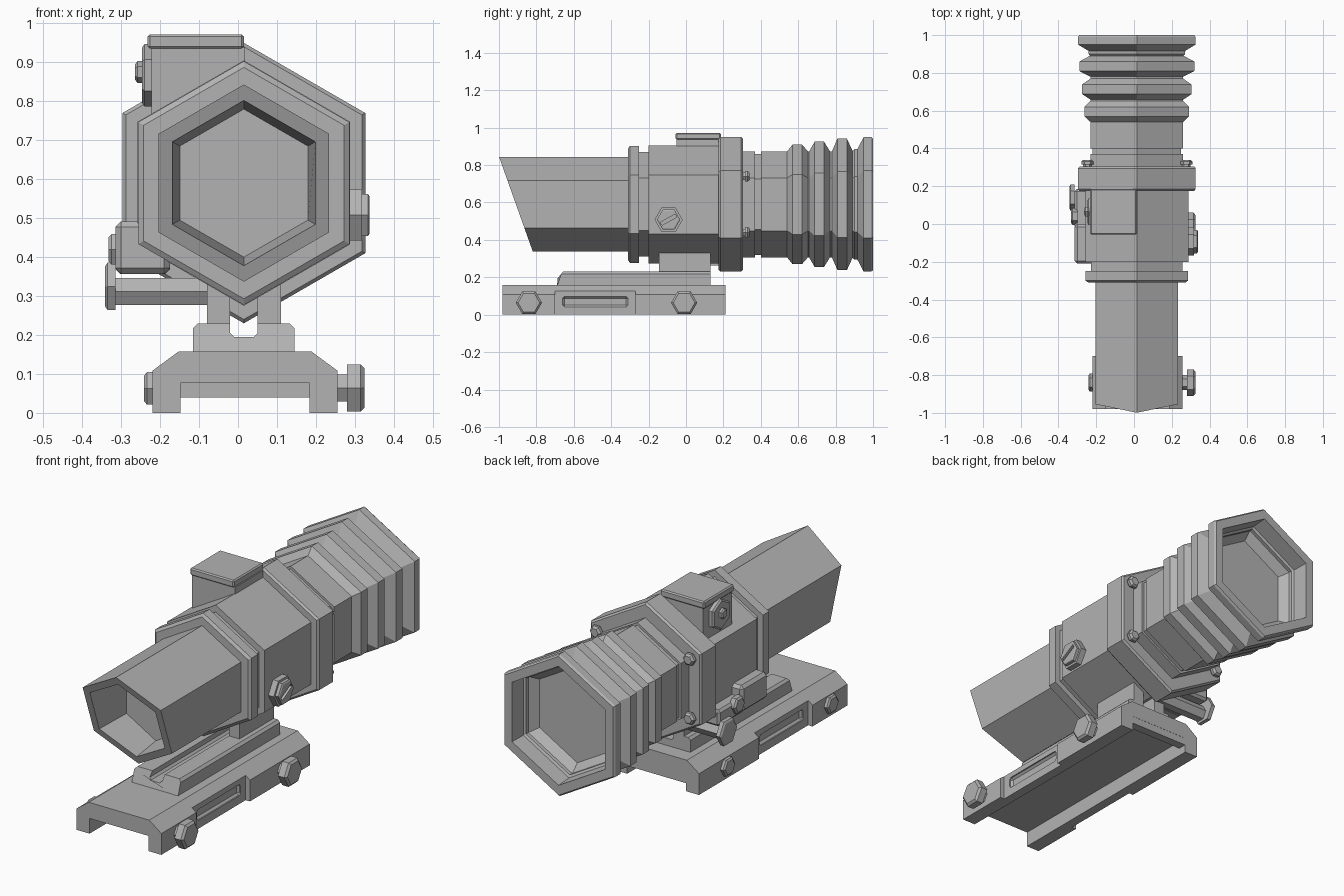
import bpy, bmesh
from math import sin, cos, pi
from mathutils import Vector

cube = bpy.data.objects.get("Cube")
if cube:
    bpy.data.objects.remove(cube)

grey = bpy.data.materials.new("matte_grey")
grey.use_nodes = True
grey.diffuse_color = (0.45, 0.45, 0.45, 1)
grey.node_tree.nodes["Principled BSDF"].inputs["Base Color"].default_value = (0.45, 0.45, 0.45, 1)

CX, CZ = 0.015, 0.59  # optical axis


def finish(name, bm):
    bmesh.ops.recalc_face_normals(bm, faces=bm.faces)
    mesh = bpy.data.meshes.new(name)
    bm.to_mesh(mesh)
    bm.free()
    mesh.materials.append(grey)
    obj = bpy.data.objects.new(name, mesh)
    bpy.context.collection.objects.link(obj)
    return obj


def loft(name, rings):
    """Skin a list of equal point rings and cap both ends."""
    bm = bmesh.new()
    loops = [[bm.verts.new(p) for p in ring] for ring in rings]
    n = len(loops[0])
    for a, b in zip(loops, loops[1:]):
        for i in range(n):
            j = (i + 1) % n
            bm.faces.new((a[i], a[j], b[j], b[i]))
    bm.faces.new(loops[0])
    bm.faces.new(loops[-1][::-1])
    return finish(name, bm)


def hex_ring(y, r, slope=0):
    """Point-up hexagon around the optical axis, leaning back by slope."""
    pts = []
    for k in range(6):
        a = pi / 2 + k * pi / 3
        z = r * sin(a)
        pts.append(Vector((CX + r * cos(a), y - slope * z, CZ + z)))
    return pts


def hex_knob(name, axis, centre, steps, turn=0):
    """Stepped hexagonal knob: steps are (position along axis, radius)."""
    rings = []
    for t, r in steps:
        ring = []
        for k in range(6):
            u, v = r * cos(k * pi / 3 + turn), r * sin(k * pi / 3 + turn)
            c, z = centre
            ring.append((t, c + u, z + v) if axis == "x" else (c + u, t, z + v))
        rings.append(ring)
    return loft(name, rings)


def box(name, xs, ys, zs, bevel=0):
    bm = bmesh.new()
    bmesh.ops.create_cube(bm, size=1)
    for v in bm.verts:
        v.co = [s[0] if c < 0 else s[1] for c, s in zip(v.co, (xs, ys, zs))]
    obj = finish(name, bm)
    if bevel:
        mod = obj.modifiers.new("bevel", "BEVEL")
        mod.width, mod.segments = bevel, 1
    return obj


def extrude(name, profile, y0, y1):
    return loft(name, [[(x, y, z) for x, z in profile] for y in (y0, y1)])


def cut(target, cutter):
    cutter.hide_render = True
    cutter.hide_viewport = True
    cutter.display_type = "WIRE"
    mod = target.modifiers.new("cut", "BOOLEAN")
    mod.operation, mod.object, mod.solver = "DIFFERENCE", cutter, "EXACT"


# Front hood with slanted hollow mouth
loft("front_hood", [hex_ring(-0.68, 0.19), hex_ring(-0.909, 0.212, 0.356),
                    hex_ring(-0.909, 0.253, 0.356), hex_ring(-0.28, 0.253)])

# Main housing with front collar and rear flange
body = [(-0.31, 0.297), (-0.30, 0.313), (-0.25, 0.313), (-0.25, 0.28), (-0.2, 0.28),
        (-0.2, 0.315), (0.175, 0.315), (0.175, 0.35), (0.185, 0.36), (0.295, 0.36),
        (0.305, 0.35), (0.305, 0.28)]
loft("housing", [hex_ring(y, r) for y, r in body])

# Ribbed eyepiece with recessed rear lens
eye = [(0.29, 0.283), (0.37, 0.283), (0.37, 0.27), (0.4, 0.27), (0.4, 0.283)]
for y, r in ((0.595, 0.32), (0.713, 0.335), (0.835, 0.352)):
    eye += [(y - 0.055, 0.283), (y - 0.025, r), (y + 0.025, r), (y + 0.057, 0.283)]
eye += [(0.91, 0.283), (0.95, 0.36), (0.99, 0.36), (1.0, 0.352), (1.0, 0.302),
        (0.9, 0.295), (0.85, 0.245)]
loft("eyepiece", [hex_ring(y, r) for y, r in eye])

# Bolts behind the flange
for side, x in (("left", CX + 0.262), ("right", CX - 0.262)):
    for level, z in (("upper", 0.74), ("lower", 0.44)):
        hex_knob(f"flange_bolt_{side}_{level}", "y", (x, z),
                 [(0.29, 0.022), (0.315, 0.022), (0.315, 0.032), (0.33, 0.032), (0.34, 0.022)])

# Top turret and its side knob
box("turret", (-0.222, 0.018), (-0.05, 0.18), (0.7, 0.938))
box("turret_cap", (-0.232, 0.015), (-0.055, 0.186), (0.935, 0.972), 0.006)
hex_knob("turret_plate", "x", (0.065, 0.867),
         [(-0.21, 0.08), (-0.24, 0.08), (-0.247, 0.07)], pi / 6)
hex_knob("turret_knob", "x", (0.065, 0.875),
         [(-0.24, 0.028), (-0.258, 0.028), (-0.264, 0.02)], pi / 6)

# Slotted adjustment dial on the left side
dial = hex_knob("side_dial", "x", (-0.093, 0.508),
                [(0.27, 0.075), (0.318, 0.075), (0.318, 0.062), (0.334, 0.062), (0.338, 0.055)])
slot = box("dial_slot_cutter", (-0.02, 0.02), (-0.045, 0.045), (-0.009, 0.009))
slot.location = (0.345, -0.093, 0.508)
slot.rotation_euler.x = 0.5
cut(dial, slot)

# Stepped bracket and knob on the right side
box("side_bracket", (-0.315, -0.175), (-0.21, 0.0), (0.357, 0.492), 0.015)
box("side_bracket_tail", (-0.315, -0.175), (-0.02, 0.185), (0.357, 0.44), 0.012)
hex_knob("bracket_knob", "x", (0.04, 0.42),
         [(-0.3, 0.045), (-0.325, 0.045), (-0.333, 0.035)])

# Clamp lever reaching out from the pedestal
hex_knob("lever_rod", "x", (0.125, 0.312), [(-0.02, 0.04), (-0.32, 0.04)])
hex_knob("lever_end", "x", (0.14, 0.325),
         [(-0.315, 0.07), (-0.335, 0.07), (-0.341, 0.06)])

# Twin pedestal posts
for side, xs in (("right", (-0.08, -0.02)), ("left", (0.05, 0.11))):
    box(f"pedestal_{side}", xs, (-0.145, 0.13), (0.19, 0.4))

# Grooved riser on the rail
riser = [(-0.115, 0.15), (0.145, 0.15), (0.145, 0.218), (0.133, 0.23), (0.05, 0.23),
         (0.05, 0.205), (0.04, 0.195), (-0.01, 0.195), (-0.02, 0.205), (-0.02, 0.23),
         (-0.103, 0.23), (-0.115, 0.218)]
riser_obj = extrude("riser", riser, -0.69, 0.13)
for v in riser_obj.data.vertices:  # sloped nose
    if v.co.y < -0.6 and v.co.z > 0.19:
        v.co.y += (v.co.z - 0.19) * 0.8

# Base rail with hollow underside
half = [(0.18, 0.0), (0.238, 0.0), (0.238, 0.108), (0.17, 0.158)]
hx = CX + 0.003
profile = [(hx + x, z) for x, z in half] + [(hx - x, z) for x, z in half[::-1]]
profile[0], profile[-1] = (hx + 0.165, 0.0), (hx - 0.165, 0.0)
profile += [(hx - 0.165, 0.077), (hx + 0.165, 0.077)]
rail = extrude("base_rail", profile, -0.98, 0.21)
box("rail_end_wall", (-0.16, 0.19), (0.165, 0.209), (0.04, 0.1))

# Waist and slots cut in the rail sides
for name, s in (("left", 1), ("right", -1)):
    def span(a, b):
        return sorted((hx + s * a, hx + s * b))
    cut(rail, box(f"waist_cutter_{name}", span(0.214, 0.3), (-0.7, -0.27), (-0.05, 0.2)))
    cut(rail, box(f"slot_cutter_{name}", span(0.198, 0.25), (-0.66, -0.31), (0.042, 0.098), 0.01))

# Rail cross bolts: large heads left, small nuts right
for place, y in (("front", -0.84), ("rear", -0.01)):
    hex_knob(f"rail_bolt_{place}", "x", (y, 0.064),
             [(0.24, 0.04), (0.28, 0.04), (0.28, 0.07), (0.315, 0.07), (0.325, 0.058)])
    hex_knob(f"rail_nut_{place}", "x", (y, 0.063),
             [(-0.2, 0.048), (-0.234, 0.048), (-0.241, 0.038)])
